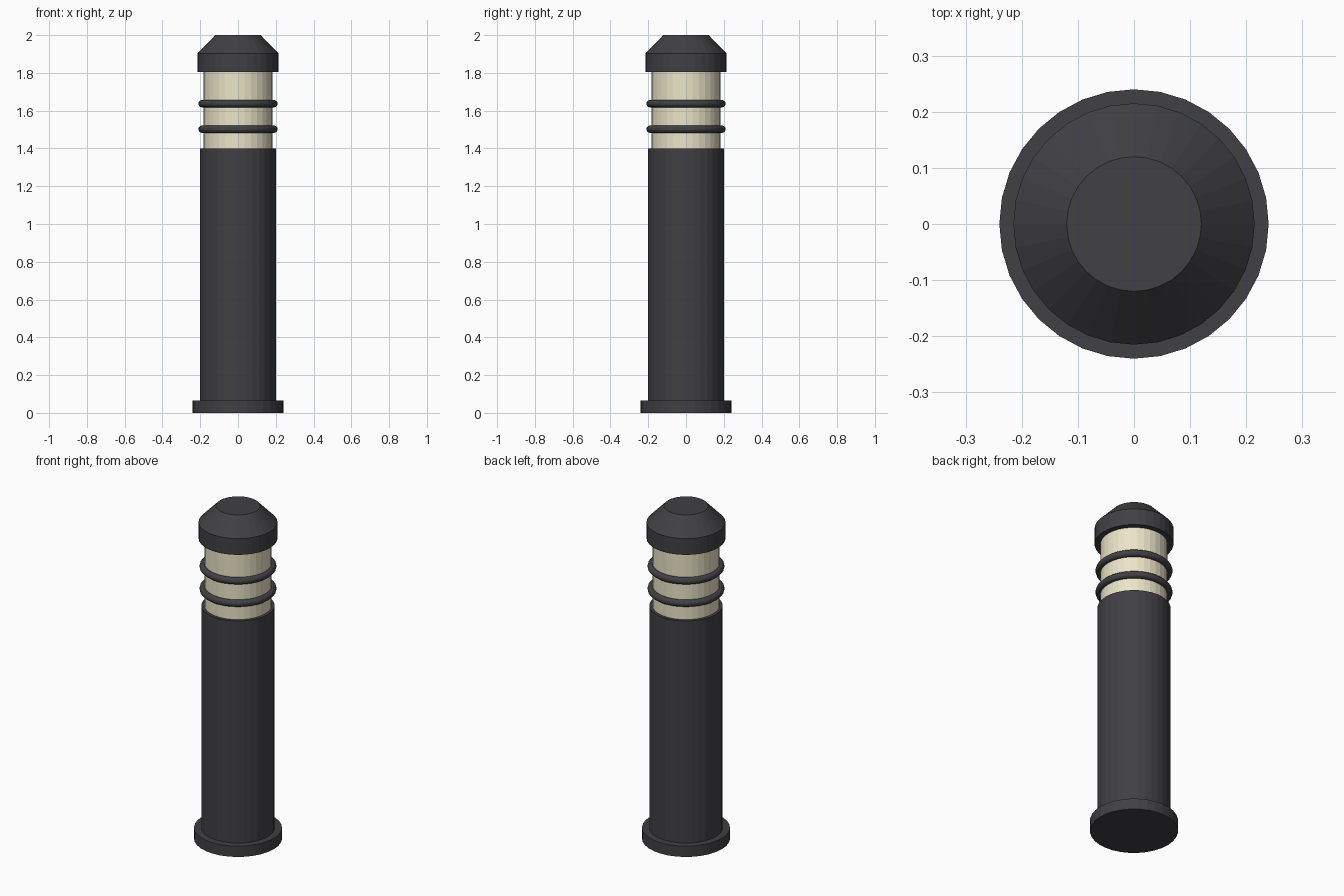
import bpy, bmesh, math

if "Cube" in bpy.data.objects:
    bpy.data.objects.remove(bpy.data.objects["Cube"])

SIDES = 32


def material(name, color):
    mat = bpy.data.materials.new(name)
    mat.diffuse_color = (*color, 1)
    mat.use_nodes = True
    mat.node_tree.nodes["Principled BSDF"].inputs["Base Color"].default_value = mat.diffuse_color
    return mat


dark = material("dark_metal", (0.052, 0.052, 0.058))
cream = material("cream_lens", (0.83, 0.78, 0.58))


def lathe(name, profile, mat, closed=False):
    """Revolve (radius, z) points round z; open profiles get flat caps."""
    bm = bmesh.new()
    rings = [[bm.verts.new((r * math.cos(2 * math.pi * i / SIDES),
                            r * math.sin(2 * math.pi * i / SIDES), z))
              for i in range(SIDES)] for r, z in profile]
    pairs = list(zip(rings, rings[1:]))
    if closed:
        pairs.append((rings[-1], rings[0]))
    else:
        bm.faces.new(rings[0])
        bm.faces.new(rings[-1])
    for a, b in pairs:
        for i in range(SIDES):
            j = (i + 1) % SIDES
            bm.faces.new((a[i], a[j], b[j], b[i]))
    bmesh.ops.recalc_face_normals(bm, faces=bm.faces)
    mesh = bpy.data.meshes.new(name)
    bm.to_mesh(mesh)
    bm.free()
    mesh.materials.append(mat)
    obj = bpy.data.objects.new(name, mesh)
    bpy.context.collection.objects.link(obj)
    return obj


# Foot plate, post and lamp lens
lathe("base_plate", [(0.24, 0), (0.24, 0.065)], dark)
lathe("post", [(0.2, 0.065), (0.2, 1.4)], dark)
lathe("lamp_lens", [(0.183, 1.4), (0.183, 1.804)], cream)

# Cap with sloped top
lathe("cap", [(0.215, 1.804), (0.215, 1.902), (0.12, 2.0)], dark)

# Guard rings around the lens
for k, z in enumerate((1.502, 1.637)):
    section = [(0.19 + 0.02 * math.cos(a), z + 0.02 * math.sin(a))
               for a in (2 * math.pi * i / 12 for i in range(12))]
    ring = lathe(f"guard_ring_{k + 1}", section, dark, closed=True)
    for p in ring.data.polygons:
        p.use_smooth = True
